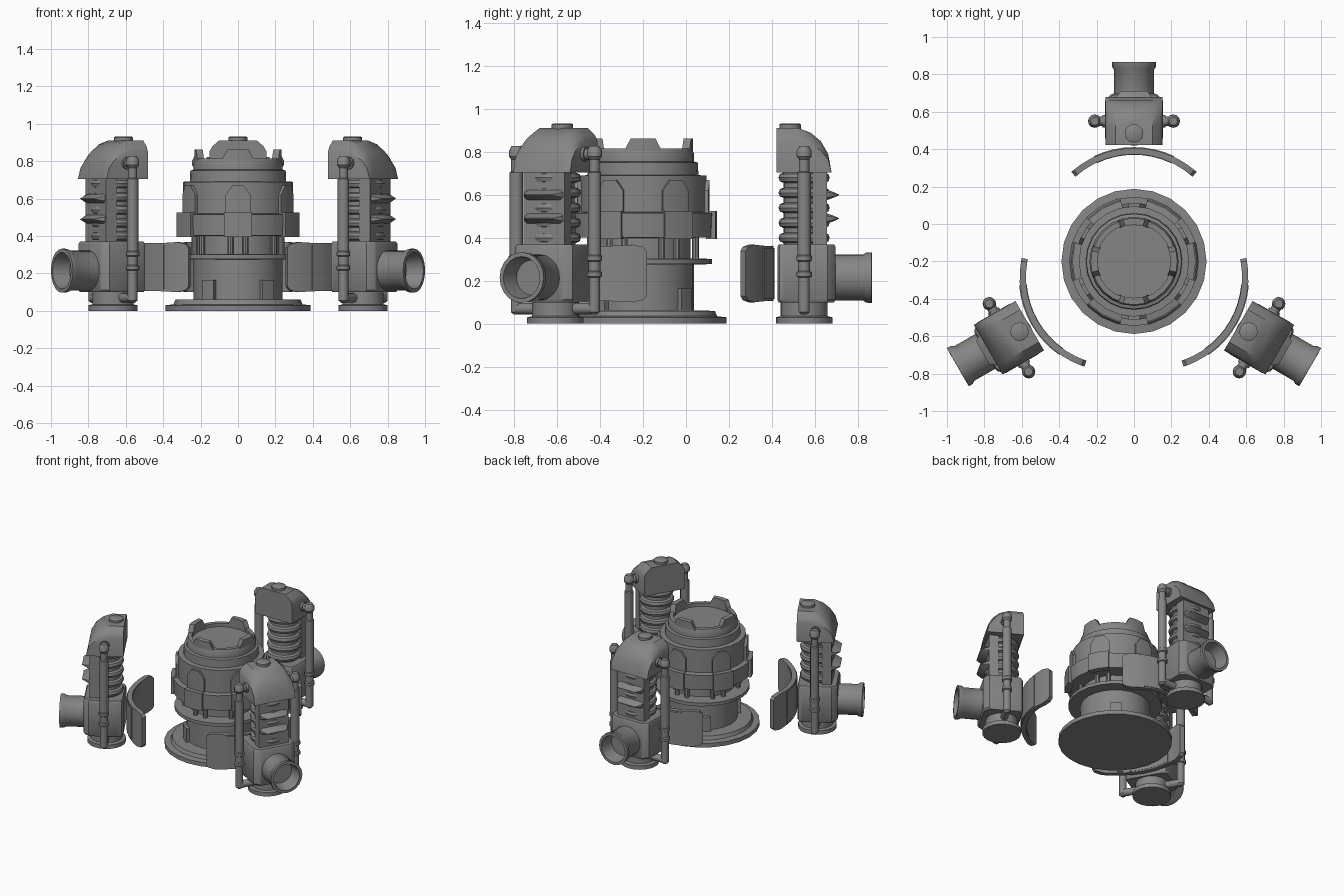
import bpy, bmesh, math
from mathutils import Matrix, Vector

if "Cube" in bpy.data.objects:
    bpy.data.objects.remove(bpy.data.objects["Cube"])

grey = bpy.data.materials.new("grey_metal")
grey.diffuse_color = (0.235, 0.235, 0.235, 1)
grey.use_nodes = True
grey.node_tree.nodes["Principled BSDF"].inputs["Base Color"].default_value = grey.diffuse_color
CORE_Y = -0.2                      # reactor axis
PYLON_Y = -0.222                   # centre the three pylons turn about
SHIFT = CORE_Y - PYLON_Y
THIRDS = [i * 2 * math.pi / 3 for i in range(3)]
SIXTHS = [i * math.pi / 3 for i in range(6)]


def finish(name, bm, angles=(0,), smooth=35):
    """Turn a bmesh into one object per rotation about its centre."""
    bmesh.ops.recalc_face_normals(bm, faces=bm.faces[:])
    pylon = angles is THIRDS
    if pylon:
        bmesh.ops.translate(bm, verts=bm.verts[:], vec=(0, SHIFT, 0))
    me = bpy.data.meshes.new(name)
    bm.to_mesh(me)
    bm.free()
    me.materials.append(grey)
    for i, a in enumerate(angles):
        ob = bpy.data.objects.new(f"{name}_{i + 1}" if len(angles) > 1 else name, me)
        bpy.context.collection.objects.link(ob)
        ob.location.y = PYLON_Y if pylon else CORE_Y
        ob.rotation_euler.z = a
        if i == 0:
            bpy.ops.object.select_all(action='DESELECT')
            ob.select_set(True)
            bpy.context.view_layer.objects.active = ob
            bpy.ops.object.shade_smooth_by_angle(angle=math.radians(smooth))


def loft(bm, sections):
    """Skin between equal closed loops and cap both ends."""
    rings = [[bm.verts.new(p) for p in s] for s in sections]
    n = len(rings[0])
    for a, b in zip(rings, rings[1:]):
        for k in range(n):
            bm.faces.new((a[k], a[(k + 1) % n], b[(k + 1) % n], b[k]))
    bm.faces.new(rings[0])
    bm.faces.new(rings[-1])


def lathe(bm, profile, n, matrix=Matrix()):
    """Closed solid of revolution about z from (radius, z) points."""
    turn = [2 * math.pi * k / n for k in range(n)]
    loft(bm, [[matrix @ Vector((r * math.sin(t), r * math.cos(t), z)) for t in turn]
              for r, z in profile])


def arc_plate(bm, columns, r0, r1, cy=0.0):
    """Curved plate facing +y; columns hold (angle, low z, high z)."""
    loft(bm, [[(r * math.sin(a), cy + r * math.cos(a), z)
               for r, z in ((r0, lo), (r1, lo), (r1, hi), (r0, hi))]
              for a, lo, hi in columns])


def box(bm, lo, hi):
    loft(bm, [[(lo[0], lo[1], z), (hi[0], lo[1], z), (hi[0], hi[1], z), (lo[0], hi[1], z)]
              for z in (lo[2], hi[2])])


# ---- Central reactor ----
bm = bmesh.new()
lathe(bm, [(0.388, 0), (0.388, 0.03), (0.345, 0.035), (0.335, 0.06), (0.238, 0.062),
           (0.238, 0.275), (0.32, 0.278), (0.32, 0.302), (0.222, 0.305), (0.222, 0.40),
           (0.325, 0.402), (0.33, 0.515), (0.295, 0.52), (0.295, 0.69), (0.258, 0.692),
           (0.255, 0.75), (0.238, 0.755), (0.238, 0.79), (0.228, 0.815), (0.2, 0.815),
           (0.2, 0.79)], 24)
finish("reactor_body", bm)

bm = bmesh.new()
arc_plate(bm, [(-0.22, 0.41, 0.62), (-0.1, 0.41, 0.67), (0.1, 0.41, 0.67), (0.22, 0.41, 0.62)],
          0.28, 0.312)
arc_plate(bm, [(-0.22, 0.395, 0.525), (0, 0.395, 0.525), (0.22, 0.395, 0.525)], 0.3, 0.345)
finish("armour_panel", bm, SIXTHS)

bm = bmesh.new()
for s in (-1, 1):
    lathe(bm, [(0.016, 0.30), (0.016, 0.405)], 8, Matrix.Translation((s * 0.04, 0.245, 0)))
finish("strut_pair", bm, list(SIXTHS))

bm = bmesh.new()
arc_plate(bm, [(-0.15, 0.04, 0.165), (0, 0.04, 0.165), (0.15, 0.04, 0.165)], 0.22, 0.262)
finish("base_bracket", bm, [0.67, -0.67, math.pi - 0.67, math.pi + 0.67])

bm = bmesh.new()
arc_plate(bm, [(-0.4, 0.78, 0.80), (-0.25, 0.78, 0.863), (0, 0.78, 0.863),
               (0.25, 0.78, 0.863), (0.4, 0.78, 0.80)], 0.195, 0.232)
finish("crown_claw", bm, [i * math.pi / 2 for i in range(4)])

# ---- Three outer pylons, modelled on the +y side ----
PY = 0.75                          # pylon axis distance
axis = Matrix.Translation((0, PY, 0))

bm = bmesh.new()
lathe(bm, [(0.132, 0), (0.132, 0.03), (0.11, 0.035), (0.11, 0.11)], 20, axis)
finish("pylon_foot", bm, THIRDS)

# housing with rounded corners, more strongly cut on the outer side
bm = bmesh.new()
plan = [(0.125, 0.625), (0.145, 0.635), (0.155, 0.66), (0.155, 0.86), (0.125, 0.892), (0.11, 0.897)]
plan += [(-x, y) for x, y in plan[::-1]]
loft(bm, [[(x * k, PY + (y - PY) * k, z) for x, y in plan]
          for z, k in ((0.1, 0.95), (0.112, 1), (0.355, 1), (0.37, 0.95))])
finish("pylon_housing", bm, THIRDS)

# hollow exhaust pointing outwards
bm = bmesh.new()
outward = Matrix.Translation((0, 0, 0.215)) @ Matrix.Rotation(-math.pi / 2, 4, 'X')
lathe(bm, [(0.107, 0.87), (0.107, 1.025), (0.117, 1.04), (0.118, 1.065), (0.098, 1.066),
           (0.082, 0.97)], 20, outward)
finish("exhaust_nozzle", bm, THIRDS)

# coiled shaft
bm = bmesh.new()
profile = [(0.095, 0.36)]
for z in (0.40, 0.47, 0.54, 0.61, 0.68):
    profile += [(0.095, z - 0.024), (0.113, z - 0.017), (0.119, z), (0.113, z + 0.017),
                (0.095, z + 0.024)]
lathe(bm, profile + [(0.095, 0.72)], 20, axis)
finish("coiled_shaft", bm, THIRDS)

# outer face plate with pointed fins
bm = bmesh.new()
box(bm, (-0.11, 0.79, 0.365), (0.11, 0.857, 0.72))
finish("shaft_plate", bm, THIRDS)

bm = bmesh.new()
for z in (0.49, 0.60):
    loft(bm, [[(-w, y, z - h * 0.5), (-w * 0.85, y, z - h), (w * 0.85, y, z - h),
               (w, y, z - h * 0.5), (w, y, z + h * 0.5), (w * 0.85, y, z + h),
               (-w * 0.85, y, z + h), (-w, y, z + h * 0.5)]
              for w, y, h in ((0.105, 0.85, 0.026), (0.095, 0.88, 0.016), (0.07, 0.912, 0.002))])
finish("shaft_fins", bm, THIRDS)

# curved head with chamfered shoulders
bm = bmesh.new()
outline = [(0.622, 0.705), (0.622, 0.912), (0.72, 0.912), (0.78, 0.89), (0.828, 0.85),
           (0.862, 0.79), (0.878, 0.705)]
loft(bm, [[(x, y, 0.705 + (z - 0.705) * k) for y, z in outline]
          for x, k in ((-0.153, 0.7), (-0.138, 0.84), (-0.1, 1), (0.1, 1), (0.138, 0.84), (0.153, 0.7))])
finish("pylon_head", bm, THIRDS)

bm = bmesh.new()
lathe(bm, [(0.05, 0.9), (0.05, 0.928), (0.044, 0.932)], 12, Matrix.Translation((0, 0.685, 0)))
finish("head_cap", bm, THIRDS)

# side pipes: vertical run with collars, elbow at both ends
bm = bmesh.new()
for s in (-1, 1):
    lathe(bm, [(0.012, 0.042), (0.026, 0.055), (0.026, 0.215), (0.036, 0.22), (0.036, 0.24),
               (0.028, 0.245), (0.028, 0.29), (0.036, 0.295), (0.036, 0.315), (0.031, 0.32),
               (0.031, 0.705), (0.024, 0.71), (0.024, 0.765), (0.035, 0.78), (0.035, 0.805),
               (0.022, 0.828)], 12, Matrix.Translation((s * 0.21, PY, 0)))
    for z, r, near, far in ((0.07, 0.026, 0.09, 0.21), (0.79, 0.026, 0.12, 0.21),
                            (0.79, 0.034, 0.14, 0.168)):
        side = Matrix.Translation((0, PY, z)) @ Matrix.Rotation(s * math.pi / 2, 4, 'Y')
        lathe(bm, [(r, near), (r, far)], 12, side)
finish("side_pipes", bm, THIRDS)

# curved shield between pylon and reactor
bm = bmesh.new()
ends = [(0.735, 0.03), (0.7, 0.01), (0.6, 0.0), (0.47, 0.004)]
half = [(a, 0.1 + d, 0.368 - d) for a, d in ends]
cols = [(-a, lo, hi) for a, lo, hi in half] + [(0.16 * k, 0.106, 0.362) for k in (-2, -1, 0, 1, 2)] \
    + half[::-1]
arc_plate(bm, cols, 0.466, 0.5, 0.107)
arc_plate(bm, [(0.11 * k, 0.115, 0.353) for k in range(-4, 5)], 0.463, 0.504, 0.107)
finish("curved_shield", bm, THIRDS)
